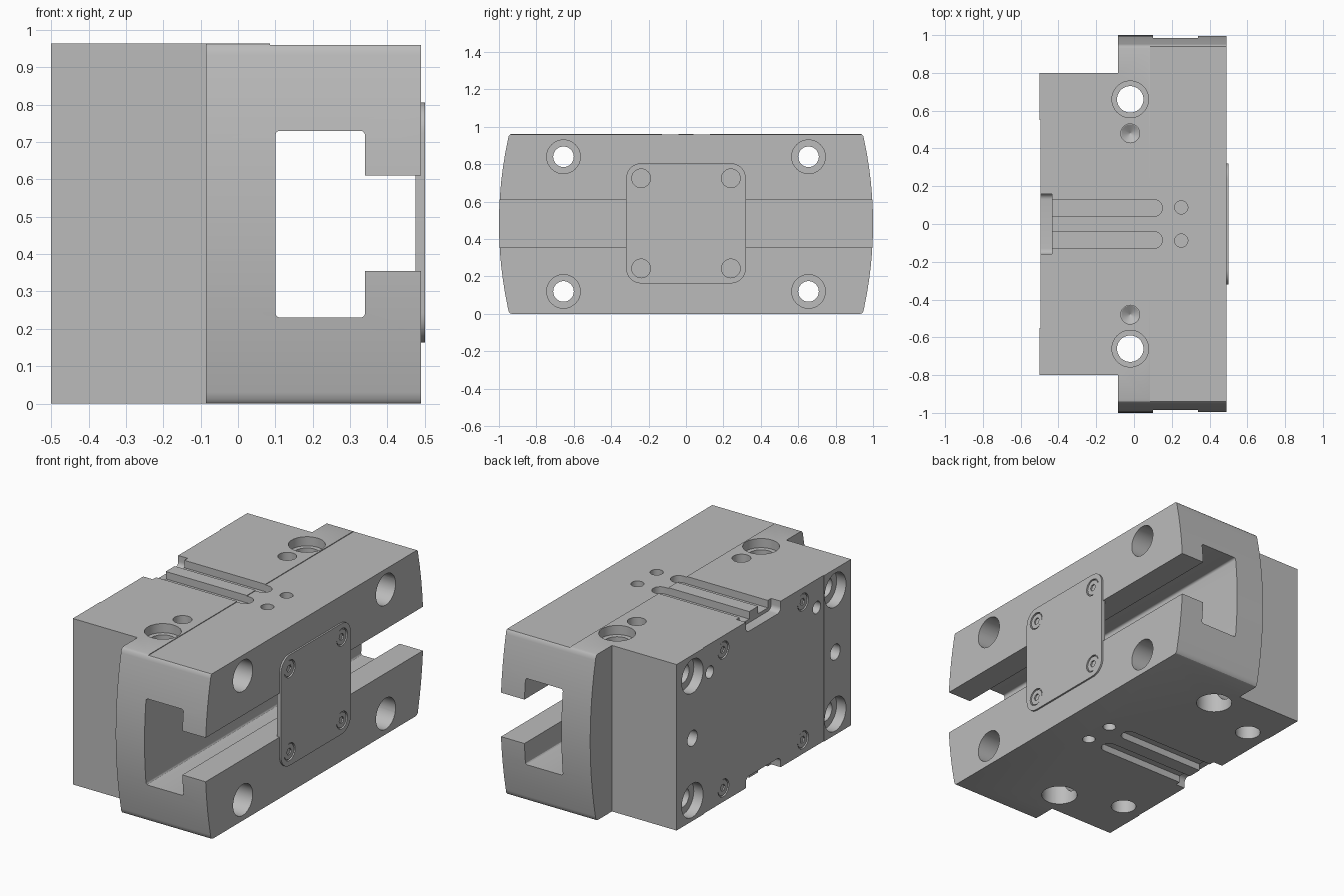
import bpy, bmesh
from math import sin, cos, pi, radians
from mathutils import Vector

cube = bpy.data.objects.get("Cube")
if cube:
    bpy.data.objects.remove(cube, do_unlink=True)

grey = bpy.data.materials.new("machined_grey")
grey.use_nodes = True
grey.diffuse_color = (0.5, 0.5, 0.5, 1)
grey.node_tree.nodes["Principled BSDF"].inputs["Base Color"].default_value = (0.5, 0.5, 0.5, 1)

MID, TOP = 0.48, 0.963


# Profiles
def circle(a, b, r, n=40):
    return [(a + r * cos(2 * pi * i / n), b + r * sin(2 * pi * i / n)) for i in range(n)]


def rect(a0, a1, b0, b1, r=0.0, n=6):
    if r == 0:
        return [(a0, b0), (a1, b0), (a1, b1), (a0, b1)]
    pts = []
    corners = [(a1 - r, b1 - r), (a0 + r, b1 - r), (a0 + r, b0 + r), (a1 - r, b0 + r)]
    for q, (ca, cb) in enumerate(corners):
        for i in range(n + 1):
            t = (q + i / n) * pi / 2
            pts.append((ca + r * cos(t), cb + r * sin(t)))
    return pts


def prism(name, axis, pts, lo, hi, taper=1.0):
    """Extrude a profile along an axis; taper scales the far end."""
    place = {"x": lambda a, b, t: (t, a, b),
             "y": lambda a, b, t: (a, t, b),
             "z": lambda a, b, t: (a, b, t)}[axis]
    ca = sum(p[0] for p in pts) / len(pts)
    cb = sum(p[1] for p in pts) / len(pts)
    bm = bmesh.new()
    near = [bm.verts.new(place(a, b, lo)) for a, b in pts]
    far = [bm.verts.new(place(ca + (a - ca) * taper, cb + (b - cb) * taper, hi)) for a, b in pts]
    bm.faces.new(near)
    bm.faces.new(far)
    for i in range(len(pts)):
        j = (i + 1) % len(pts)
        bm.faces.new((near[i], near[j], far[j], far[i]))
    bmesh.ops.recalc_face_normals(bm, faces=bm.faces)
    mesh = bpy.data.meshes.new(name)
    bm.to_mesh(mesh)
    bm.free()
    mesh.materials.append(grey)
    ob = bpy.data.objects.new(name, mesh)
    bpy.context.collection.objects.link(ob)
    return ob


def select(ob):
    bpy.ops.object.select_all(action="DESELECT")
    ob.select_set(True)
    bpy.context.view_layer.objects.active = ob


def cut(target, axis, pts, lo, hi, taper=1.0):
    tool = prism("cutter", axis, pts, lo, hi, taper)
    tool.hide_render = True
    mod = target.modifiers.new("cut", "BOOLEAN")
    mod.operation = "DIFFERENCE"
    mod.solver = "EXACT"
    mod.object = tool
    select(target)
    bpy.ops.object.modifier_apply(modifier=mod.name)
    bpy.data.objects.remove(tool, do_unlink=True)


# Body: bowed ends with softened top and bottom corners
end = [(0.93, 0.0), (0.94, 0.003), (0.948, 0.012), (0.952, 0.03)]
for i in range(1, 12):
    z = 0.03 + (TOP - 0.06) * i / 12
    end.append((1 - 0.048 * ((z - TOP / 2) / 0.452) ** 2, z))
end += [(y, TOP - z) for y, z in reversed(end[:4])]
outline = end + [(-y, z) for y, z in reversed(end)]
body = prism("body", "x", outline, -0.5, 0.49)
for s in (-1, 1):
    ys = sorted((0.8 * s, 1.2 * s))
    cut(body, "z", rect(-0.7, -0.085, *ys), -0.1, 1.1)

# Shallow relief on the top and on the rear mounting face
cut(body, "z", rect(0.085, 0.7, -1.2, 1.2), 0.959, 1.1)
cut(body, "z", rect(-0.7, -0.496, -0.55, 0.55), -0.1, 1.1)

# T-slot along the length
cut(body, "y", rect(0.1, 0.34, 0.23, 0.73, 0.012, 3), -1.2, 1.2)
cut(body, "y", rect(0.3, 0.7, 0.355, 0.61), -1.2, 1.2)

# Cross bores with counterbores on both faces
for y in (-0.655, 0.655):
    for z in (0.12, 0.84):
        cut(body, "x", circle(y, z, 0.055), -0.7, 0.7)
        cut(body, "x", circle(y, z, 0.09), 0.15, 0.7)
        cut(body, "x", circle(y, z, 0.098), -0.7, -0.44)
    cut(body, "x", circle(y, MID, 0.045), -0.7, -0.35)

# Vertical bores, drilled pilot holes and bottom pockets
for s in (-1, 1):
    cut(body, "z", circle(-0.02, 0.66 * s, 0.07), -0.1, 1.1)
    cut(body, "z", circle(-0.02, 0.66 * s, 0.097), 0.91, 1.1)
    cut(body, "z", circle(-0.02, 0.66 * s, 0.097), -0.1, 0.25)
    cut(body, "z", circle(-0.02, 0.48 * s, 0.05), 0.86, 1.1)
    cut(body, "z", circle(-0.02, 0.48 * s, 0.049), 0.861, 0.83, 0.05)
    cut(body, "z", circle(-0.37, 0.53 * s, 0.068), -0.1, 0.12)
    cut(body, "x", circle(0.49 * s, 0.8, 0.035), -0.7, -0.4)

# Round-ended grooves, dowel holes and rear notch, on top and bottom
for lo, hi, notch in ((0.92, 1.1, (0.9, 1.1)), (-0.1, 0.04, (-0.1, 0.06))):
    for s in (-1, 1):
        c = 0.085 * s
        cut(body, "z", rect(-0.7, 0.15, c - 0.044, c + 0.044, 0.0438, 8), lo, hi)
        deep = (lo - 0.02, hi) if lo > 0 else (lo, hi + 0.02)
        cut(body, "z", circle(0.25, 0.088 * s, 0.035), *deep)
    cut(body, "x", rect(-0.16, 0.16, *notch, 0.03), -0.7, -0.435)

# Cover plate seated across the slot
plate_outline = rect(-0.32, 0.32, 0.163, 0.805, 0.08, 8)
cut(body, "x", plate_outline, 0.475, 0.7)
plate = prism("cover_plate", "x", plate_outline, 0.475, 0.5)


# Socket screws for the plate and the rear face
def screw(name, host, y, z, face, out, r):
    """Sink a socket-head screw into a face that looks along out."""
    cut(host, "x", circle(y, z, r, 32), *sorted((face - 0.012 * out, face + 0.1 * out)))
    tip, root = face - 0.004 * out, face - 0.015 * out
    head = prism(name, "x", circle(y, z, r * 0.88, 32), *sorted((root, tip)))
    cut(head, "x", circle(y, z, r * 0.42, 6), *sorted((face - 0.012 * out, face + 0.1 * out)))
    return head


smooth = [body, plate]
for y in (-0.24, 0.24):
    for z in (0.243, 0.725):
        smooth.append(screw("plate_screw", plate, y, z, 0.5, 1, 0.05))
for y in (-0.365, 0.365):
    for z in (0.08, 0.88):
        smooth.append(screw("rear_screw", body, y, z, -0.496, -1, 0.05))

for ob in smooth:
    select(ob)
    bpy.ops.object.shade_smooth_by_angle(angle=radians(30))
